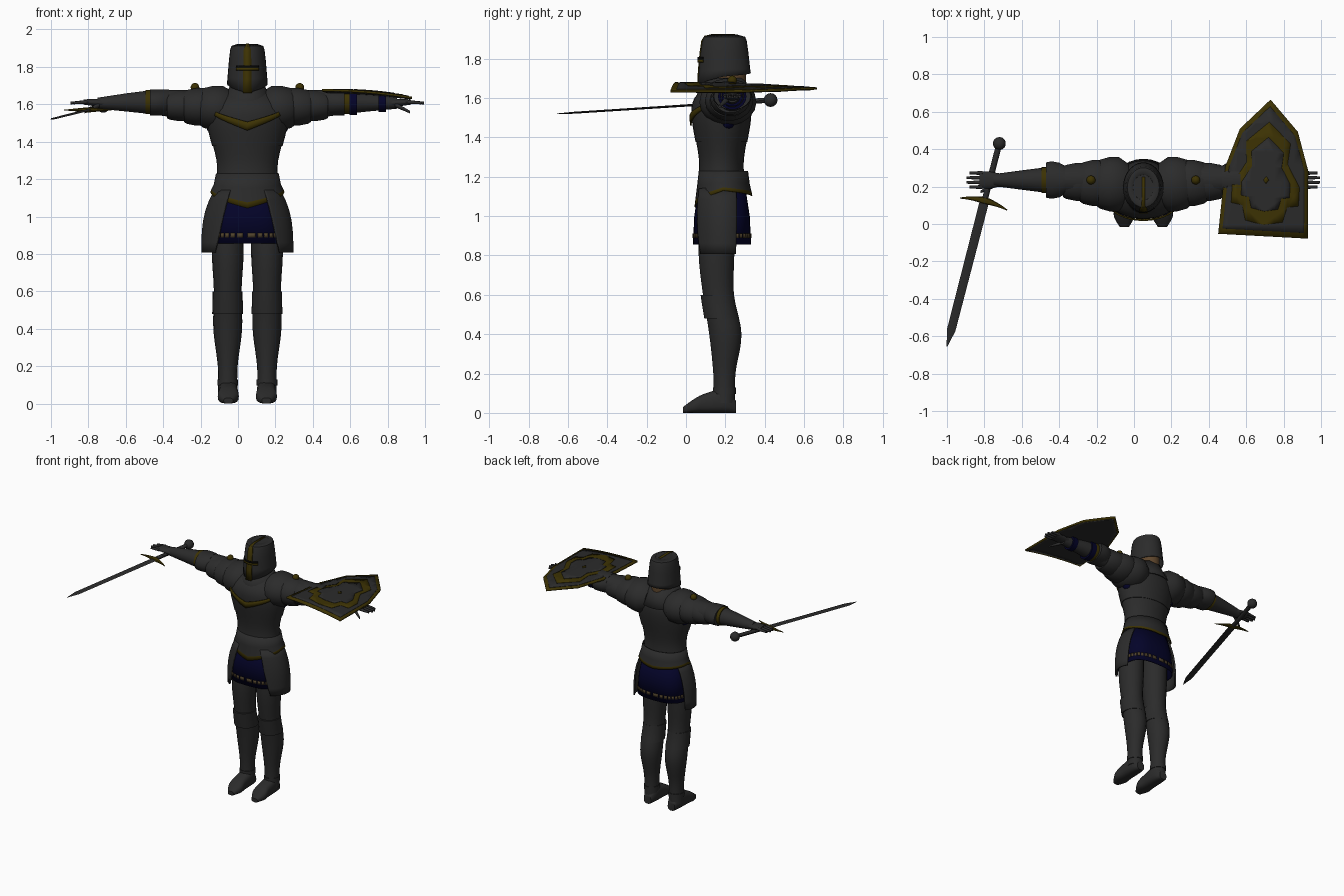
import bpy, bmesh
from math import sin, cos, radians, pi, copysign
from mathutils import Vector

if "Cube" in bpy.data.objects:
    bpy.data.objects.remove(bpy.data.objects["Cube"])

MIDDLE = 0.05  # x of the body's plane of symmetry
ARM_Y = 0.235

def material(name, red, green, blue):
    made = bpy.data.materials.new(name)
    made.use_nodes = True
    made.diffuse_color = (red, green, blue, 1)
    made.node_tree.nodes["Principled BSDF"].inputs["Base Color"].default_value = (red, green, blue, 1)
    return made

STEEL = material("dark steel", .024, .024, .024)
GOLD = material("dull gold", .046, .032, .001)
NAVY = material("navy cloth", .001, .001, .022)
SKIN = material("skin", .11, .06, .025)
TAN = material("tan trim", .08, .055, .025)
BLACK = material("eye slit black", .002, .002, .002)

def finish(name, bm, mats, thick=0, offset=0):
    mesh = bpy.data.meshes.new(name)
    bm.to_mesh(mesh)
    bm.free()
    for mat in mats:
        mesh.materials.append(mat)
    mesh.shade_smooth()
    mesh.set_sharp_from_angle(angle=radians(38))
    part = bpy.data.objects.new(name, mesh)
    bpy.context.collection.objects.link(part)
    if thick:
        modifier = part.modifiers.new("thickness", 'SOLIDIFY')
        modifier.thickness, modifier.offset = thick, offset

def loft(name, rings, mats=(STEEL,), closed=True, caps=True, thick=0, gold_row=None):
    """Join successive rings of points; one row may take the second material."""
    bm = bmesh.new()
    rows = [[bm.verts.new(point) for point in points] for points in rings]
    count = len(rows[0])
    for index, (low, high) in enumerate(zip(rows, rows[1:])):
        for i in range(count if closed else count - 1):
            j = (i + 1) % count
            face = bm.faces.new((low[i], low[j], high[j], high[i]))
            face.material_index = int(index == gold_row)
    if closed and caps:
        bm.faces.new(rows[0])
        bm.faces.new(rows[-1])
    bmesh.ops.recalc_face_normals(bm, faces=bm.faces[:])
    finish(name, bm, mats, thick)

def smooth(keys, steps=5):
    """Run a smooth curve through a few key stations."""
    keys = [Vector(key) for key in keys]
    padded = [keys[0]] + keys + [keys[-1]]
    result = []
    for before, a, b, after in zip(padded, padded[1:], padded[2:], padded[3:]):
        for t in [step / steps for step in range(steps)]:
            into, out = (b - before) / 2, (after - a) / 2
            result.append(a + into * t + (3 * (b - a) - 2 * into - out) * t ** 2
                          + (2 * (a - b) + into + out) * t ** 3)
    return result + [keys[-1]]

def bend(value, power):
    return copysign(abs(value) ** (2 / power), value)

def ring(z, width, depth, y=.19, drop=0, back=0, span=(0, 360), side=1, count=28, power=2):
    """Level oval or arc about the body; drop and back lower its front and rear into a V."""
    start, end = span
    points = []
    for i in range(count if end - start == 360 else count + 1):
        degrees = (start + (end - start) * i / count) % 360
        angle = radians(degrees)
        fall = drop * max(0, 1 - abs(degrees - 270) / 90) + back * max(0, 1 - abs(degrees - 90) / 90)
        points.append((MIDDLE + side * width * bend(cos(angle), power), y + depth * bend(sin(angle), power), z - fall))
    return points

def section(centre, u, v, count=18, power=2):
    """Oval cross-section with half axes u and v; a higher power is boxier."""
    angles = [2 * pi * i / count for i in range(count)]
    return [Vector(centre) + Vector(u) * bend(cos(a), power) + Vector(v) * bend(sin(a), power) for a in angles]

def arm_section(side, out, z, depth, height, y=ARM_Y):
    return section((MIDDLE + side * out, y, z), (0, depth, 0), (0, 0, height))

def ball(name, centre, radius, mat):
    bm = bmesh.new()
    bmesh.ops.create_uvsphere(bm, u_segments=14, v_segments=8, radius=radius)
    bmesh.ops.translate(bm, verts=bm.verts[:], vec=centre)
    finish(name, bm, (mat,))

# Torso, raised breastplate, waist plate and collar
torso = smooth([(1.2, .165), (1.3, .165), (1.5, .21), (1.6, .19), (1.68, .08)])
loft("torso", [ring(z, width, width * .7, y=.18) for z, width in torso])
loft("breastplate", [ring(z, width * 1.03, width * .72, y=.18) for z, width in torso if z > 1.34])
loft("waist_plate", [ring(z, width, width * .74, drop=drop, back=drop / 3) for z, width, drop in
                     ((1.23, .165, 0), (1.17, .177, .02), (1.145, .19, .07), (1.13, .195, .085))],
     (STEEL, GOLD), caps=False, thick=.006, gold_row=2)
loft("collar", [ring(1.7, .088, .105), ring(1.63, .12, .13, drop=.01), ring(1.57, .17, .155, drop=.06)],
     caps=False, thick=.008)

# Gold V laid over the chest, widest at its point
def chest_point(t, z):
    low, high = next(pair for pair in zip(torso, torso[1:]) if pair[1][0] >= z)
    width = low[1] + (high[1] - low[1]) * (z - low[0]) / (high[0] - low[0])
    angle = radians(270 + 52 * t)
    return MIDDLE + (width * 1.03 + .006) * cos(angle), .18 + (width * .72 + .008) * sin(angle), z

steps = [i / 10 for i in range(-10, 11)]
loft("chest_trim", [[chest_point(t, 1.46 + .08 * abs(t) + row * (.046 - .024 * abs(t))) for t in steps]
                    for row in (0, .5, 1)], (GOLD,), closed=False, thick=.008)
loft("neck", [ring(z, .07, .086, y=.22) for z in (1.62, 1.77)], (SKIN,))

# Helmet, with a gold stripe that follows its front and a crossbar under the eye slits
helmet = [(1.71, .107, .05), (1.745, .104, .01), (1.83, .097, 0), (1.89, .09, 0), (1.91, .084, 0), (1.92, .055, 0)]
loft("helmet", [ring(z, width, width * 1.24, y=.195, drop=drop, back=-drop / 3) for z, width, drop in helmet],
     caps=False, thick=.004)
loft("helmet_top", [ring(z, .055, .068, y=.195) for z in (1.915, 1.921)])
stripe = [(.195 - width * 1.24 - .003, z - drop, width / 4 - .003) for z, width, drop in helmet[:-2]]
stripe += [(.095, 1.914, .01), (.13, 1.922, .008), (.25, 1.922, .008)]
loft("helmet_stripe", [[(MIDDLE - half, y, z), (MIDDLE + half, y, z)] for y, z, half in stripe],
     (GOLD,), closed=False, thick=.006)
for name, low, high, mat in (("helmet_crossbar", 1.782, 1.796, GOLD), ("eye_slit", 1.796, 1.808, BLACK)):
    loft(name, [ring(z, .101, .128, span=(234, 306)) for z in (low, high)], (mat,), closed=False, thick=.006)

# Cloth skirt with a broken trim
loft("skirt", [ring(z, width, depth, y=.183, power=2.8) for z, width, depth in
               ((1.15, .15, .115), (1, .18, .138), (.855, .19, .145))], (NAVY,), caps=False, thick=.006)
for start in range(0, 360, 10):
    loft("skirt_trim", [ring(z, .194, .149, y=.183, power=2.8, span=(start, start + 7), count=3)
                        for z in (.888, .912)], (TAN,), closed=False, thick=.004)

def leg_section(side, z, y, radius, grow=0):
    wide = radius + grow
    return section((MIDDLE + side * .105, y, z), (wide, 0, 0), (0, wide * 1.08, 0))

leg = smooth([(1, .16, .085), (.8, .155, .085), (.6, .165, .074), (.4, .2, .077), (.2, .195, .053), (.05, .195, .052)])
foot = smooth([(.255, .03, .06), (.2, .05, .12), (.1, .052, .1), (.04, .055, .07), (-.015, .025, .03)])
arm = smooth([(.2, 1.585, .09), (.5, 1.61, .066), (.8, 1.606, .03)])

for side in (-1, 1):
    # Hip plate, its front edge sloping outwards as it hangs
    loft("hip_plate", [ring(1.14 - t / 3, .24 - .07 * (1 - t) ** 3, .155 - .02 * (1 - t) ** 3, y=.185, side=side,
                            span=(302 + 14 * t * t, 390 - 5 * t)) for t in [i / 6 for i in range(7)]],
         closed=False, thick=.012)

    # Leg with knee guard, ankle band and foot
    loft("leg", [leg_section(side, *station) for station in leg])
    loft("knee_guard", [leg_section(side, z, y - .006, radius, grow=.006)
                        for z, y, radius in leg if .47 < z < .62])
    loft("ankle_band", [leg_section(side, *station, grow=.004) for station in leg if .09 < station[0] < .15])
    loft("foot", [section((MIDDLE + side * .102, y, tall / 2), (wide, 0, 0), (0, 0, tall / 2), power=2.8)
                  for y, wide, tall in foot])

    # Overlapping shoulder plates, each smaller than the last
    for index in range(3):
        size = .145 - .022 * index
        start = .08 + .09 * index
        loft("shoulder_plate", [arm_section(side, start + .17 * t, 1.58 + .006 * index, size * swell,
                                            size * swell * .83, y=.213 + .006 * index)
                                for t, swell in ((0, .75), (.3, 1), (.6, 1), (.9, .9), (1, .8))])
    ball("shoulder_stud", (MIDDLE + side * .28, ARM_Y, 1.69), .024, GOLD)
    ball("armpit_mail", (MIDDLE + side * .18, .21, 1.48), .04, NAVY)

    # Arm with a flared elbow guard and a gold band below it
    loft("arm", [arm_section(side, out, z, radius * 1.06, radius) for out, z, radius in arm])
    loft("elbow_guard", [arm_section(side, .42 + .1 * t, 1.61, .076 + .024 * t * (2 - 1.5 * t) * 1.5, .07)
                         for t in (0, .3, .7, 1)])
    loft("elbow_band", [arm_section(side, out, 1.612, .07, .066) for out in (.51, .545)], (GOLD,))

    # Hand with four fingers and a thumb
    loft("palm", [arm_section(side, .77, 1.606, .036, .022), arm_section(side, .82, 1.61, .045, .02),
                  arm_section(side, .875, 1.612, .046, .014)])
    for index in range(4):
        spread = ARM_Y + .025 * (index - 1.5)
        tip = .945 - .015 * (index in (0, 3))
        loft("finger", [arm_section(side, .86, 1.612, .011, .011, y=spread),
                        arm_section(side, tip, 1.607, .007, .007, y=spread)])
    loft("thumb", [arm_section(side, .79 + .08 * t, 1.598 - .04 * t, .016 - .009 * t, .014 - .007 * t,
                               y=.212 - .04 * t) for t in (0, .5, 1)])

# Sword held in the right hand
pommel, tip = Vector((-.72, .43, 1.59)), Vector((-1, -.655, 1.52))
length = (tip - pommel).length
aim = (tip - pommel).normalized()
across = aim.cross(Vector((0, 0, 1))).normalized()
flat = across.cross(aim)

def blade_section(distance, wide, high, count=4):
    return section(pommel + aim * distance, across * wide, flat * high, count)

ball("sword_pommel", pommel, .035, STEEL)
loft("sword_grip", [blade_section(distance, .016, .014, 10) for distance in (0, .3)])
loft("sword_blade", [blade_section(.3, .025, .006), blade_section(length - .09, .023, .005),
                     blade_section(length, .002, .002)])
loft("sword_guard", [section(pommel + aim * (.315 + .02 * t * t) + across * .13 * t,
                             aim * (.02 - .017 * abs(t)), flat * (.014 - .012 * abs(t)), 8) for t in steps], (GOLD,))

# Shield: stacked plates bent to one gentle curve
def shield_plate(name, half, mat, lift, thick=.004, scale=1):
    bm = bmesh.new()
    corners = []
    for a, b in half + [(-a, b) for a, b in reversed(half) if a]:
        a, b = a * scale, .32 + (b - .32) * scale
        corners.append(bm.verts.new((.69 + a + b * .055, b - .065 - a * .055, 0)))
    bm.faces.new(corners).normal_update()
    bmesh.ops.triangulate(bm, faces=bm.faces[:])
    for cut in range(1, 10):
        for axis, place in ((Vector((1, 0, 0)), .45 + cut / 20), (Vector((0, 1, 0)), cut / 13 - .08)):
            bmesh.ops.bisect_plane(bm, geom=bm.verts[:] + bm.edges[:] + bm.faces[:],
                                   plane_co=axis * place, plane_no=axis)
    for vert in bm.verts:
        u, v = (vert.co.x - .45) * 2, (vert.co.y + .08) * 1.35
        vert.co.z = 1.682 + lift - .045 * u * u - .03 * v * (1 - u)
    finish(name, bm, (mat,), thick, -1)

edge = [(.24, 0), (.222, .36), (.155, .566), (0, .73)]
crest = [(0, .06), (.1, .08), (.12, .16), (.18, .17), (.18, .27), (.11, .39), (.12, .5), (0, .61)]
shield_plate("shield_rim", edge, GOLD, lift=0, thick=.012)
shield_plate("shield_field", edge, STEEL, lift=.003, scale=.91)
shield_plate("shield_crest", crest, GOLD, lift=.006)
shield_plate("shield_crest_field", crest, STEEL, lift=.009, scale=.72)
shield_plate("shield_diamond", [(0, .28), (.015, .3), (0, .32)], GOLD, lift=.012)
shield_plate("shield_lining", edge, STEEL, lift=-.011, scale=.95)

# Straps holding the shield to the left forearm
for out, radius in ((.565, .067), (.72, .05)):
    loft("shield_strap", [arm_section(1, out + shift, 1.608, radius * 1.08, radius) for shift in (-.02, .02)],
         (NAVY,))
